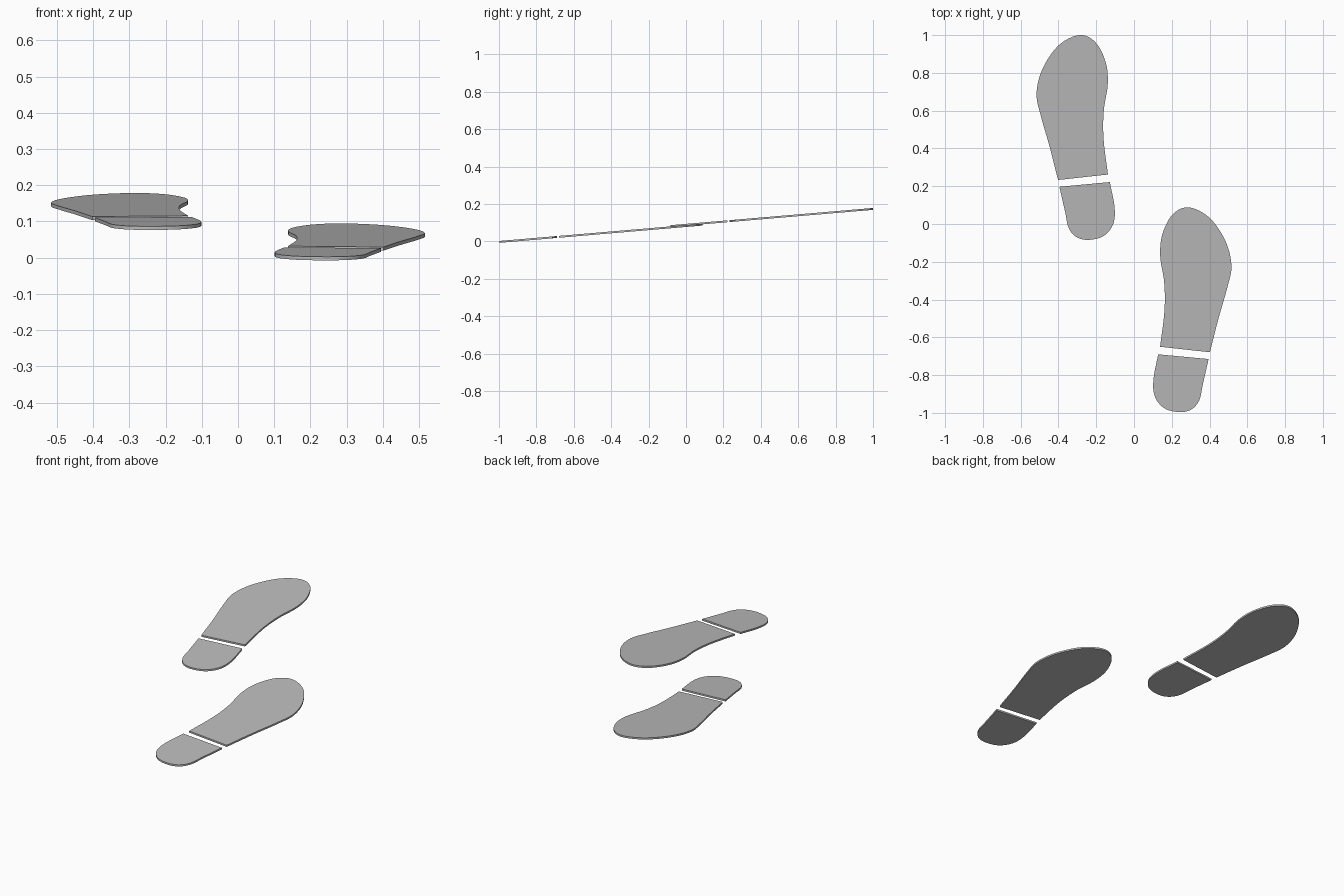
import bpy, bmesh
from mathutils import Vector

cube = bpy.data.objects.get("Cube")
if cube:
    bpy.data.objects.remove(cube, do_unlink=True)

SLOPE, THICK = 0.085, 0.01
STEP_Y, STEP_Z = 0.912, 0.084   # how far the right print is ahead of the left

grey = bpy.data.materials.new("sole_grey")
grey.use_nodes = True
colour = (0.5, 0.5, 0.5, 1)
grey.diffuse_color = colour
grey.node_tree.nodes["Principled BSDF"].inputs["Base Color"].default_value = colour

# Right-foot outlines: first and last points are the sharp corners at the gap
SOLE = [(-.402, .233), (-.447, .41), (-.494, .575), (-.516, .69), (-.485, .82),
        (-.40, .945), (-.29, 1.0), (-.205, .963), (-.15, .857), (-.139, .74),
        (-.16, .60), (-.161, .45), (-.138, .262)]
HEEL = [(-.128, .222), (-.103, .09), (-.11, 0), (-.16, -.063), (-.24, -.084),
        (-.305, -.069), (-.346, -.02), (-.365, .065), (-.395, .197)]


def smooth_outline(points, steps=6):
    """Catmull-Rom curve through the points, left open across the straight gap edge."""
    p = [Vector(q) for q in points]
    p = [2 * p[0] - p[1]] + p + [2 * p[-1] - p[-2]]
    out = []
    for a, b, c, d in zip(p, p[1:], p[2:], p[3:]):
        for i in range(steps):
            t = i / steps
            out.append(0.5 * (2 * b + (c - a) * t + (2 * a - 5 * b + 4 * c - d) * t**2
                              + (3 * b - a - 3 * c + d) * t**3))
    return out + [p[-2]]


def plate(name, points, left):
    """Thin sloping plate with the given outline, mirrored and set back for the left foot."""
    bm = bmesh.new()
    verts = []
    for x, y in smooth_outline(points):
        z = SLOPE * (y - 1 + STEP_Y) + STEP_Z
        if left:
            x, y, z = -x, y - STEP_Y, z - STEP_Z
        verts.append(bm.verts.new((x, y, z + SLOPE * 0.084)))
    face = bm.faces.new(verts)
    lifted = bmesh.ops.extrude_face_region(bm, geom=[face])["geom"]
    bmesh.ops.translate(bm, vec=(0, 0, THICK),
                        verts=[g for g in lifted if isinstance(g, bmesh.types.BMVert)])
    bmesh.ops.recalc_face_normals(bm, faces=bm.faces)
    mesh = bpy.data.meshes.new(name)
    bm.to_mesh(mesh)
    bm.free()
    mesh.materials.append(grey)
    obj = bpy.data.objects.new(name, mesh)
    bpy.context.collection.objects.link(obj)
    bpy.ops.object.select_all(action='DESELECT')
    obj.select_set(True)
    bpy.context.view_layer.objects.active = obj
    bpy.ops.object.shade_smooth_by_angle()


for side in ("right", "left"):
    plate(side + "_sole", SOLE, side == "left")
    plate(side + "_heel", HEEL, side == "left")
